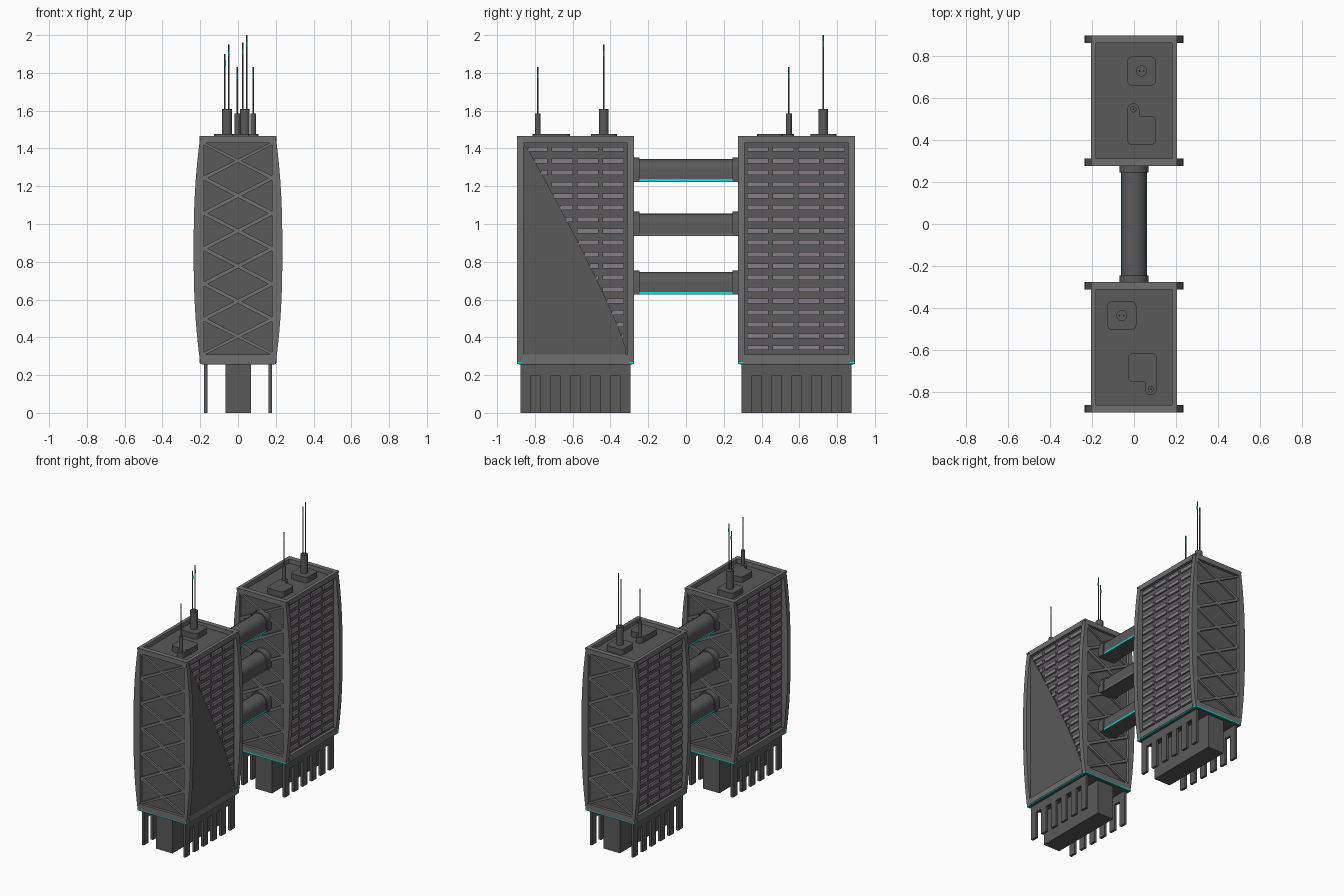
import bpy, bmesh, math
from mathutils import Matrix

if "Cube" in bpy.data.objects:
    bpy.data.objects.remove(bpy.data.objects["Cube"])

def material(name, col):
    m = bpy.data.materials.new(name)
    m.diffuse_color = col
    m.use_nodes = True
    m.node_tree.nodes["Principled BSDF"].inputs["Base Color"].default_value = m.diffuse_color
    return m

TEAL = material("teal_light", (0.0, 0.80, 0.78, 1))
GLASS = material("window_mauve", (0.24, 0.21, 0.24, 1))
DARK = material("dark_concrete", (0.10, 0.10, 0.10, 1))
FRAME = material("frame_grey", (0.16, 0.16, 0.16, 1))

def finish(name, bm, mat=DARK, smooth=False):
    bmesh.ops.recalc_face_normals(bm, faces=bm.faces[:])
    me = bpy.data.meshes.new(name)
    bm.to_mesh(me)
    bm.free()
    ob = bpy.data.objects.new(name, me)
    bpy.context.collection.objects.link(ob)
    me.materials.append(mat)
    if smooth:
        bpy.ops.object.select_all(action='DESELECT')
        ob.select_set(True)
        bpy.context.view_layer.objects.active = ob
        bpy.ops.object.shade_smooth_by_angle(angle=math.radians(35))
    return ob

def box(bm, x0, x1, y0, y1, z0, z1):
    m = Matrix.Translation(((x0+x1)/2, (y0+y1)/2, (z0+z1)/2)) @ Matrix.Diagonal((abs(x1-x0), abs(y1-y0), abs(z1-z0), 1))
    bmesh.ops.create_cube(bm, size=1, matrix=m)

def cyl(bm, x, y, z0, z1, r, n=16):
    bmesh.ops.create_cone(bm, cap_ends=True, segments=n, radius1=r, radius2=r, depth=z1-z0,
                          matrix=Matrix.Translation((x, y, (z0+z1)/2)))

def prism(bm, pts, vec):
    f = bm.faces.new([bm.verts.new(p) for p in pts])
    ext = bmesh.ops.extrude_face_region(bm, geom=[f], use_keep_orig=True)
    bmesh.ops.translate(bm, vec=vec, verts=[v for v in ext['geom'] if isinstance(v, bmesh.types.BMVert)])

def rounded_pad(bm, x, y, half, r, z0, z1):
    pts = []
    for cx, cy, a0 in ((1, 1, 0), (-1, 1, 90), (-1, -1, 180), (1, -1, 270)):
        for k in range(5):
            a = math.radians(a0 + k*22.5)
            pts.append((x + cx*(half-r) + r*math.cos(a), y + cy*(half-r) + r*math.sin(a), z0))
            if cx*cy == -1 or cx == -1:
                pts[-1] = (x + cx*(half-r) + r*math.cos(a), y + cy*(half-r) + r*math.sin(a), z0)
    prism(bm, pts, (0, 0, z1-z0))

HX, HY, Z0, Z1 = 0.20, 0.31, 0.265, 1.46

def cover_edge(z):
    # sloping edge of the blank panel on one facade
    return -0.315 - 0.53*((z-0.33)/1.08)**1.15

def tower(tag, cy):
    # wall core
    bm = bmesh.new()
    box(bm, -0.185, 0.185, cy-HY+0.02, cy+HY-0.02, Z0, 1.435)
    finish(tag + "_wall_core", bm)

    # bulging corner ribs plus top and bottom frame rails
    bm = bmesh.new()
    N = 16
    for sx in (-1, 1):
        for sy in (-1, 1):
            pts = [(sx*0.18, cy+sy*HY, Z0)]
            for i in range(N+1):
                u = 2*i/N - 1
                pts.append((sx*(HX + 0.035*(1-abs(u)**2.4)), cy+sy*HY, Z0 + (Z1-Z0)*i/N))
            pts.append((sx*0.18, cy+sy*HY, Z1))
            prism(bm, pts, (0, -sy*0.036, 0))
        for za, zb in ((Z0, 0.31), (1.43, Z1)):
            box(bm, sx*0.18, sx*0.205, cy-HY+0.03, cy+HY-0.03, za, zb)
    for s in (-1, 1):
        for za, zb in ((Z0, 0.31), (1.43, Z1)):
            box(bm, -0.181, 0.181, cy+s*HY, cy+s*(HY-0.036), za, zb)
        # parapet cap
        box(bm, s*0.18, s*0.205, cy-HY, cy+HY, 1.455, 1.467)
        box(bm, -0.18, 0.18, cy+s*HY, cy+s*(HY-0.036), 1.455, 1.467)
    finish(tag + "_frame", bm, FRAME)

    # cross bracing on both end faces
    bm = bmesh.new()
    h = 1.12/6
    w = 0.011
    for sy in (-1, 1):
        for i in range(6):
            za = 0.31 + i*h
            for s in (-1, 1):
                p = [(-s*0.181, za-w), (-s*0.181, za+w), (s*0.181, za+h+w), (s*0.181, za+h-w)]
                p = [(x, min(max(z, 0.305), 1.435)) for x, z in p]
                prism(bm, [(x, cy+sy*(HY-0.006), z) for x, z in p], (0, -sy*0.018, 0))
    finish(tag + "_cross_braces", bm, FRAME)

    # window bands, four columns by eighteen rows
    bm = bmesh.new()
    for sx in (-1, 1):
        for row in range(18):
            z = 0.345 + row*0.0618
            for col in range(4):
                ya = cy - 0.262 + col*0.135
                yb = ya + 0.114
                if sx > 0 and cy < 0:
                    ya = max(ya, cover_edge(z))
                    if yb - ya < 0.01:
                        continue
                box(bm, sx*0.18, sx*0.197, ya, yb, z-0.013, z+0.013)
    finish(tag + "_windows", bm, GLASS)

    # glowing strip around the tower foot, with a plain soffit below
    bm = bmesh.new()
    box(bm, -0.202, 0.202, cy-HY, cy+HY, 0.259, 0.270)
    finish(tag + "_base_light", bm, TEAL)
    bm = bmesh.new()
    box(bm, -0.194, 0.194, cy-HY+0.008, cy+HY-0.008, 0.256, 0.264)
    finish(tag + "_soffit", bm)

    # lift core and rows of legs
    bm = bmesh.new()
    box(bm, -0.065, 0.07, cy-0.285, cy+0.285, 0, 0.26)
    finish(tag + "_lift_core", bm)
    bm = bmesh.new()
    for sx in (-1, 1):
        box(bm, sx*0.162, sx*0.18, cy-0.29, cy+0.29, 0.195, 0.26)
        for i in range(6):
            y = cy - 0.264 + i*0.1056
            box(bm, sx*0.162, sx*0.18, y-0.026, y+0.026, 0, 0.2)
    finish(tag + "_legs", bm)

tower("front_tower", -0.585)
tower("rear_tower", 0.585)

# blank sloping cover on the right facade of the front tower
bm = bmesh.new()
pts = [(0.18, -0.86, 0.31), (0.18, -0.317, 0.31)]
pts += [(0.18, cover_edge(0.34 + i*0.1325), 0.34 + i*0.1325) for i in range(9)]
pts.append((0.18, -0.86, 1.425))
prism(bm, pts, (0.018, 0, 0))
finish("blank_facade_cover", bm)

# three sky bridges: flat bottom, rounded top, collars at both ends
def bridge_profile(w, zb, zt, y):
    r = zt - zb
    pts = [(-w, y, zb), (w, y, zb)]
    for k in range(9):
        a = math.pi*k/8
        pts.append((w*math.cos(a), y, zb + r*0.55 + r*0.45*math.sin(a)))
    return pts

for name, zc, lit in (("upper", 1.285, True), ("middle", 0.998, False), ("lower", 0.688, True)):
    bm = bmesh.new()
    prism(bm, bridge_profile(0.06, zc-0.062, zc+0.058, -0.29), (0, 0.58, 0))
    for s in (-1, 1):
        prism(bm, bridge_profile(0.068, zc-0.062, zc+0.067, s*0.245), (0, s*0.05, 0))
    finish(name + "_bridge", bm, smooth=True)
    bm = bmesh.new()
    for s in (-1, 1):
        box(bm, s*0.055, s*0.062, -0.245, 0.245, zc-0.061, zc-0.048)
    finish(name + "_bridge_edge_strips", bm, TEAL if lit else FRAME)

# roof pads, antenna sockets and rods
def roof_set(tag, main, rods, pad, small, small_top):
    bm = bmesh.new()
    rounded_pad(bm, main[0], main[1], 0.069, 0.025, 1.43, 1.477)
    rounded_pad(bm, pad[0], pad[1], 0.069, 0.025, 1.43, 1.477)
    cyl(bm, small[0], small[1], 1.43, 1.477, 0.028, 20)
    # neck joining the small socket to its pad
    box(bm, small[0]-0.028, small[0]+0.028, small[1], pad[1], 1.43, 1.4765)
    finish(tag + "_roof_pads", bm)
    bm = bmesh.new()
    cyl(bm, main[0], main[1], 1.47, 1.61, 0.026, 20)
    cyl(bm, small[0], small[1], 1.47, 1.585, 0.015, 16)
    finish(tag + "_antenna_sockets", bm, smooth=True)
    bm = bmesh.new()
    lights = bmesh.new()
    for x, y, top in [(rx, main[1], t) for rx, t in rods] + [(small[0], small[1], small_top)]:
        cyl(bm, x, y, 1.57, top, 0.0038, 8)
        cyl(lights, x, y, top-0.06, top-0.035, 0.0042, 8)
    finish(tag + "_antenna_rods", bm, smooth=True)
    finish(tag + "_antenna_lights", lights, TEAL)

roof_set("front_tower", (-0.058, -0.435), ((-0.069, 1.90), (-0.048, 1.95)),
         (0.04, -0.682), (0.08, -0.785), 1.83)
roof_set("rear_tower", (0.036, 0.727), ((0.026, 1.96), (0.047, 2.0)),
         (0.036, 0.445), (-0.003, 0.545), 1.83)
